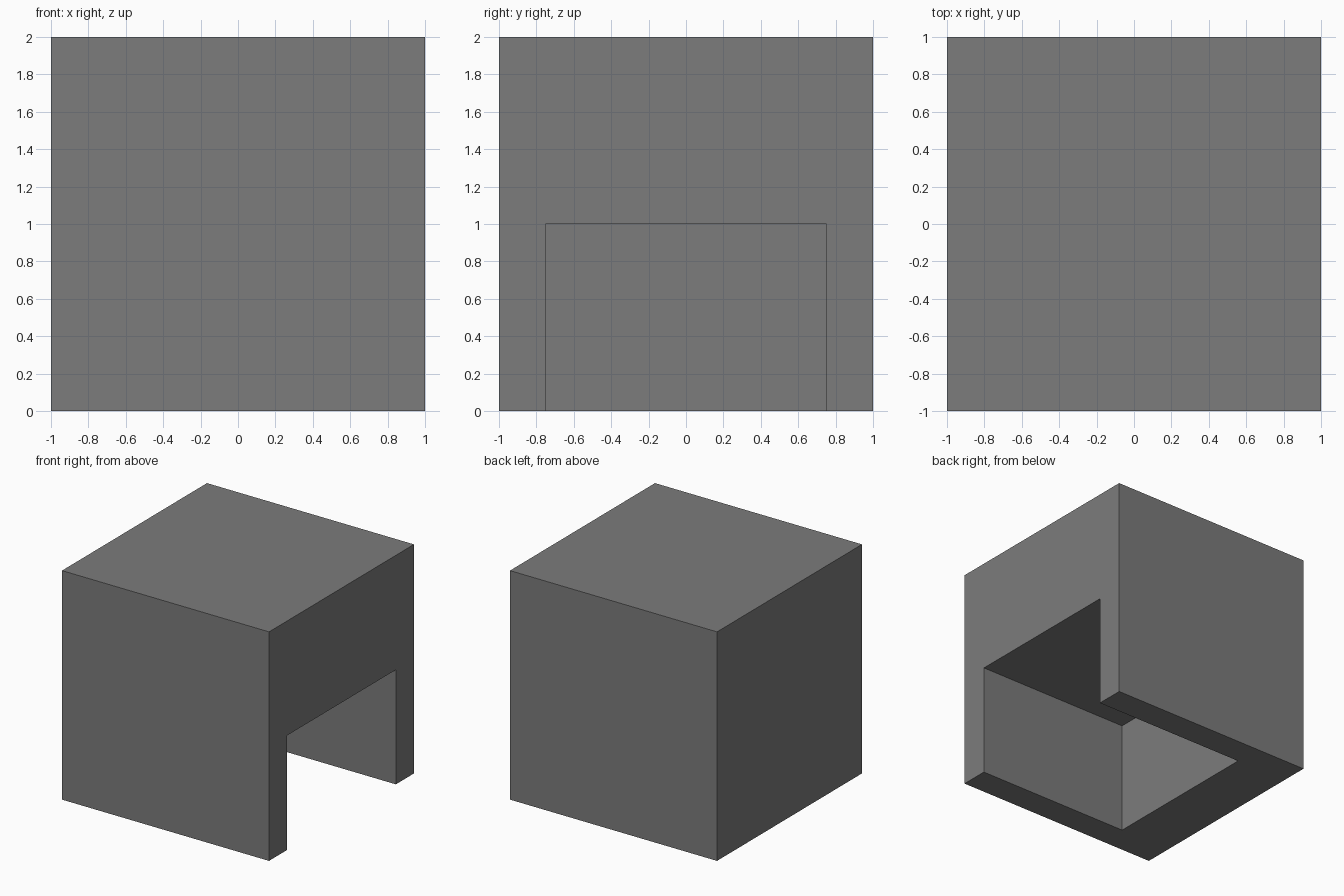
import bpy

if "Cube" in bpy.data.objects:
    bpy.data.objects.remove(bpy.data.objects["Cube"])


def box(name, lo, hi):
    """Axis-aligned box between two corners."""
    size = [b - a for a, b in zip(lo, hi)]
    centre = [(a + b) / 2 for a, b in zip(lo, hi)]
    bpy.ops.mesh.primitive_cube_add(size=1, location=centre)
    obj = bpy.context.object
    obj.name = name
    obj.scale = size
    bpy.ops.object.transform_apply(location=True, rotation=False, scale=True)
    return obj


grey = bpy.data.materials.new("grey")
grey.diffuse_color = (0.2, 0.2, 0.2, 1)
grey.use_nodes = True
grey.node_tree.nodes["Principled BSDF"].inputs["Base Color"].default_value = grey.diffuse_color

# Solid block
block = box("hollowed_block", (-1, -1, 0), (1, 1, 2))
block.data.materials.append(grey)

# Recess open to the right and to the bottom
cutter = box("recess_cutter", (-0.5, -0.75, -0.5), (1.5, 0.75, 1))
cutter.data.materials.append(grey)
cutter.hide_render = True

cut = block.modifiers.new("recess", 'BOOLEAN')
cut.operation = 'DIFFERENCE'
cut.solver = 'EXACT'
cut.object = cutter
bpy.context.view_layer.objects.active = block
bpy.ops.object.modifier_apply(modifier=cut.name)
bpy.data.objects.remove(cutter)
